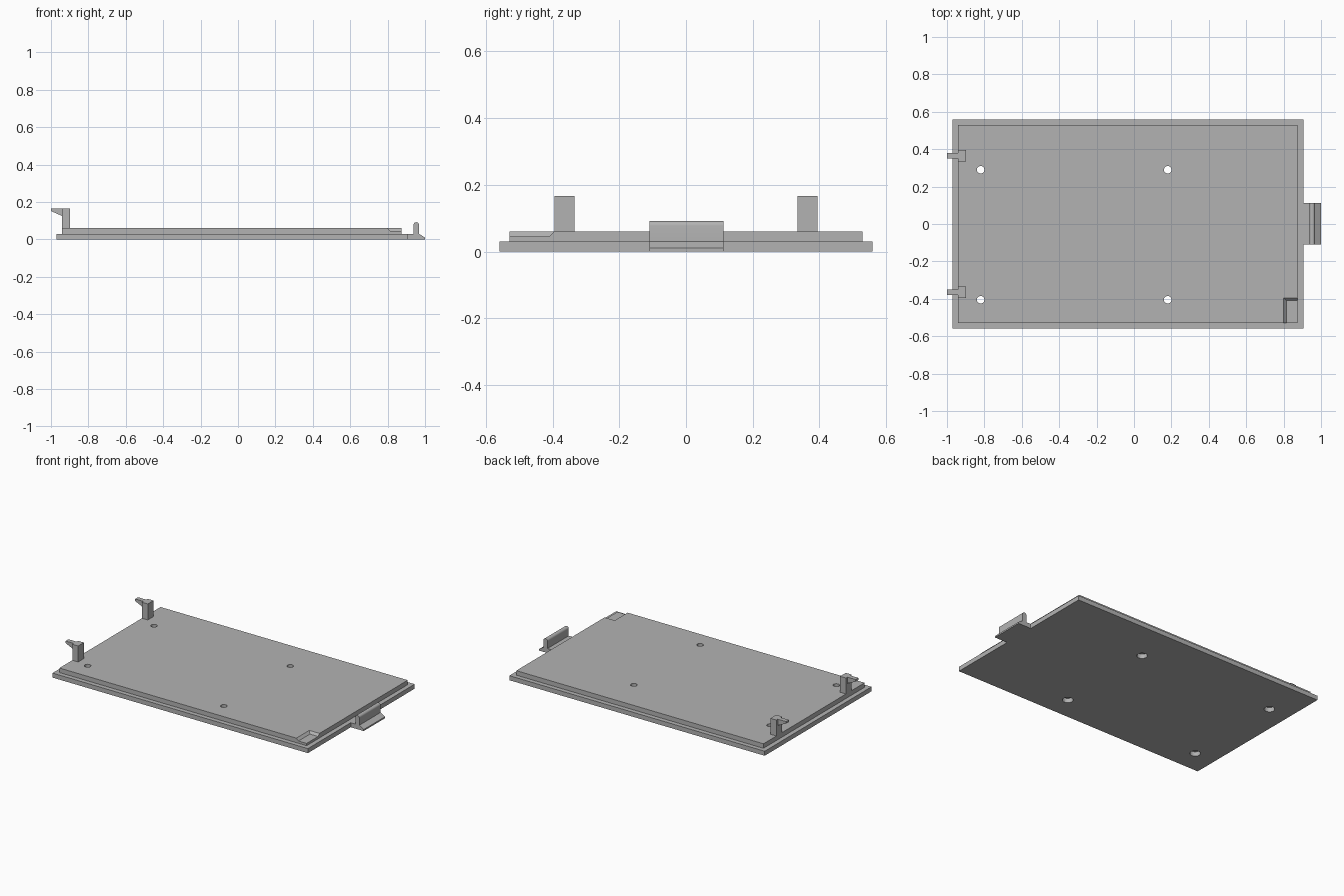
import bpy, bmesh, math

if "Cube" in bpy.data.objects:
    bpy.data.objects.remove(bpy.data.objects["Cube"])

grey = bpy.data.materials.new("plain_grey")
grey.use_nodes = True
colour = (0.45, 0.45, 0.45, 1)
grey.diffuse_color = colour
next(n for n in grey.node_tree.nodes if n.type == 'BSDF_PRINCIPLED').inputs["Base Color"].default_value = colour


def finish(name, bm):
    bmesh.ops.recalc_face_normals(bm, faces=bm.faces)
    mesh = bpy.data.meshes.new(name)
    bm.to_mesh(mesh)
    bm.free()
    mesh.materials.append(grey)
    ob = bpy.data.objects.new(name, mesh)
    bpy.context.collection.objects.link(ob)
    return ob


def box(name, x, y, z):
    bm = bmesh.new()
    bmesh.ops.create_cube(bm, size=1)
    for v in bm.verts:
        v.co = [r[0] if c < 0 else r[1] for c, r in zip(v.co, (x, y, z))]
    return finish(name, bm)


def side_profile(name, points, y0, y1):
    """Extrude an x-z outline along y."""
    bm = bmesh.new()
    face = bm.faces.new([bm.verts.new((x, y0, z)) for x, z in points])
    ext = bmesh.ops.extrude_face_region(bm, geom=[face])["geom"]
    verts = [v for v in ext if isinstance(v, bmesh.types.BMVert)]
    bmesh.ops.translate(bm, vec=(0, y1 - y0, 0), verts=verts)
    return finish(name, bm)


def cylinder(name, x, y, radius, z0, z1):
    bm = bmesh.new()
    bmesh.ops.create_cone(bm, cap_ends=True, segments=32, radius1=radius,
                          radius2=radius, depth=z1 - z0)
    bmesh.ops.translate(bm, vec=(x, y, (z0 + z1) / 2), verts=bm.verts)
    return finish(name, bm)


def cut(target, cutter):
    mod = target.modifiers.new(cutter.name, 'BOOLEAN')
    mod.operation, mod.solver, mod.object = 'DIFFERENCE', 'EXACT', cutter
    cutter.hide_render = True
    cutter.hide_viewport = True
    cutter.display_type = 'WIRE'


# Stepped cover: wide base plate with a smaller raised plate
base = box("base_plate", (-0.97, 0.905), (-0.56, 0.56), (0, 0.03))
raised = box("raised_plate", (-0.94, 0.875), (-0.53, 0.53), (0.03, 0.06))

# Screw holes: narrow through the raised plate, wide recess underneath
for x in (-0.82, 0.18):
    for y in (-0.405, 0.29):
        cut(base, cylinder("recess_cutter", x, y, 0.032, -0.02, 0.05))
        cut(raised, cylinder("hole_cutter", x, y, 0.02, 0, 0.09))

# Shallow corner notch with sloping inner walls
notch = box("notch_cutter", (0.815, 0.95), (-0.6, -0.41), (0.045, 0.06))
for v in notch.data.vertices:
    if v.co.z > 0.05:
        if v.co.x < 0.9:
            v.co.x = 0.785
        if v.co.y > -0.5:
            v.co.y = -0.38
        v.co.z = 0.075
cut(raised, notch)

# Two hooked posts
for label, y in (("back", 0.365), ("front", -0.365)):
    box(label + "_post", (-0.94, -0.897), (y - 0.03, y + 0.03), (0.06, 0.166))
    side_profile(label + "_hook", [(-0.94, 0.166), (-1, 0.166), (-1, 0.152), (-0.94, 0.125)],
                 y - 0.015, y + 0.015)

# Latch tab with a round-topped upright lip and a bevelled toe
r = 0.015
arc = [(0.953 + r * math.cos(a), 0.077 + r * math.sin(a))
       for a in (math.pi * i / 12 for i in range(13))]
latch = side_profile("latch_tab", [(0.905, 0), (1, 0), (1, 0.01), (0.968, 0.03)] + arc
                     + [(0.938, 0.03), (0.905, 0.03)], -0.11, 0.112)

# Smooth only the round surfaces
bpy.ops.object.select_all(action='DESELECT')
latch.select_set(True)
bpy.context.view_layer.objects.active = latch
bpy.ops.object.shade_smooth_by_angle(angle=math.radians(25))
